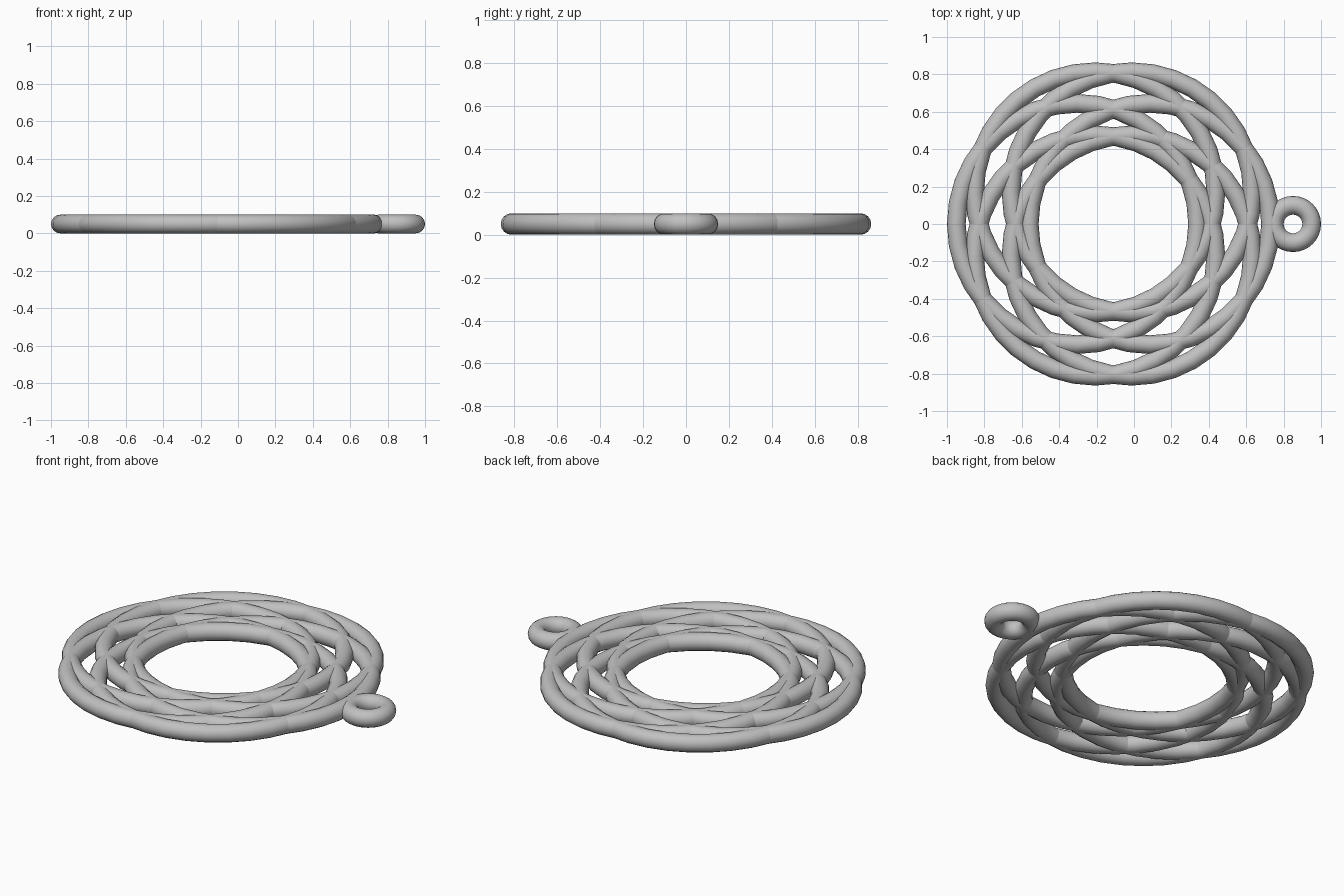
import bpy
import math

cube = bpy.data.objects.get("Cube")
if cube:
    bpy.data.objects.remove(cube, do_unlink=True)

TUBE = 0.05        # tube radius shared by every ring
CENTRE_X = -0.11   # middle of the woven rings
RING_RADIUS = 0.645
OFFSET = 0.195     # distance of each ring from the middle
RING_COUNT = 6

grey = bpy.data.materials.new("plain grey")
grey.use_nodes = True
colour = (0.53, 0.53, 0.53, 1)
grey.diffuse_color = colour
grey.node_tree.nodes["Principled BSDF"].inputs["Base Color"].default_value = colour


def add_ring(name, x, y, radius, segments):
    """Smooth flat-lying torus resting on the ground."""
    bpy.ops.mesh.primitive_torus_add(
        location=(x, y, TUBE), major_radius=radius, minor_radius=TUBE,
        major_segments=segments, minor_segments=16)
    ring = bpy.context.object
    ring.name = name
    ring.data.materials.append(grey)
    bpy.ops.object.shade_smooth()
    return ring


# Interlaced rings, offset evenly around the middle
for i in range(RING_COUNT):
    angle = math.tau * i / RING_COUNT
    add_ring(f"woven_ring_{i + 1}", CENTRE_X + OFFSET * math.cos(angle),
             OFFSET * math.sin(angle), RING_RADIUS, 36)

# Small hanging loop on the side
add_ring("hanging_loop", 0.85, 0, 0.1, 32)
